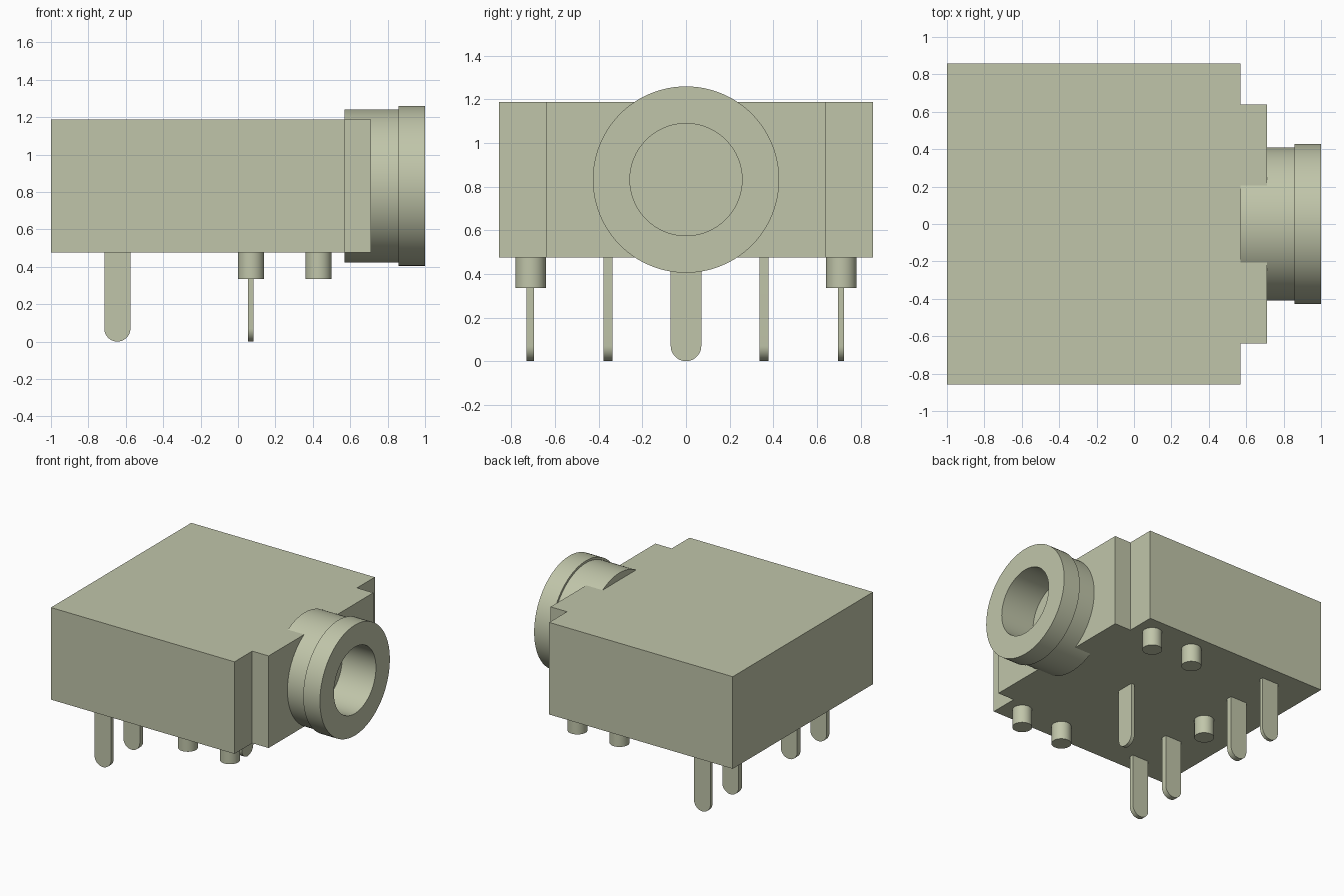
import bpy, bmesh
from math import sin, cos, pi, radians
from mathutils import Matrix, Vector

cube = bpy.data.objects.get("Cube")
if cube:
    bpy.data.objects.remove(cube, do_unlink=True)

COLOUR = (0.53, 0.56, 0.40, 1)
mat = bpy.data.materials.new("sage_plastic")
mat.use_nodes = True
mat.diffuse_color = COLOUR
mat.node_tree.nodes["Principled BSDF"].inputs["Base Color"].default_value = COLOUR

BASE, TOP, AXIS_Z = 0.475, 1.187, 0.832


def finish(name, bm, smooth=False):
    bmesh.ops.recalc_face_normals(bm, faces=bm.faces)
    mesh = bpy.data.meshes.new(name)
    bm.to_mesh(mesh)
    bm.free()
    mesh.materials.append(mat)
    obj = bpy.data.objects.new(name, mesh)
    bpy.context.collection.objects.link(obj)
    if smooth:
        bpy.ops.object.select_all(action="DESELECT")
        obj.select_set(True)
        bpy.context.view_layer.objects.active = obj
        bpy.ops.object.shade_smooth_by_angle(angle=radians(30))
    return obj


def extrude(name, points, offset, smooth=False, matrix=Matrix()):
    """Extrude a closed outline into a solid."""
    bm = bmesh.new()
    face = bm.faces.new([bm.verts.new(p) for p in points])
    result = bmesh.ops.extrude_face_region(bm, geom=[face], use_keep_orig=True)
    verts = [v for v in result["geom"] if isinstance(v, bmesh.types.BMVert)]
    bmesh.ops.translate(bm, verts=verts, vec=Vector(offset))
    bmesh.ops.transform(bm, matrix=matrix, verts=bm.verts)
    return finish(name, bm, smooth)


# Housing with a stepped front nose
half = [(-1, 0.857), (0.57, 0.857), (0.57, 0.64), (0.71, 0.64)]
outline = half + [(x, -y) for x, y in reversed(half)]
extrude("housing", [(x, y, BASE) for x, y in outline], (0, 0, TOP - BASE))

# Barrel with raised lip and blind bore, spun about the x axis
profile = [(0.57, 0), (0.57, 0.41), (0.857, 0.41), (0.857, 0.427),
           (1, 0.427), (1, 0.257), (0.712, 0.257), (0.712, 0)]
bm = bmesh.new()
verts = [bm.verts.new((x, 0, AXIS_Z + r)) for x, r in profile]
edges = [bm.edges.new(pair) for pair in zip(verts, verts[1:])]
bmesh.ops.spin(bm, geom=verts + edges, cent=(0, 0, AXIS_Z), axis=(1, 0, 0),
               angle=2 * pi, steps=96, use_merge=True)
bmesh.ops.remove_doubles(bm, verts=bm.verts, dist=0.0001)
finish("barrel", bm, True)

# Locating pegs under the housing
PEG_R, PEG_H = 0.07, 0.14
for i, (x, y) in enumerate([(0.43, 0.712), (0.43, -0.712), (0.07, 0.712),
                            (0.07, -0.712), (-0.645, 0)]):
    bm = bmesh.new()
    bmesh.ops.create_cone(bm, cap_ends=True, segments=48, radius1=PEG_R, radius2=PEG_R,
                          depth=PEG_H, matrix=Matrix.Translation((x, y, BASE - PEG_H / 2)))
    finish(f"locating_peg_{i + 1}", bm, True)


# Flat contact pins with rounded tips
def pin(name, x, y, thickness, turn=0):
    r, steps = 0.07, 24
    arc = [(r * cos(pi + pi * i / steps), -thickness / 2, r + r * sin(pi + pi * i / steps))
           for i in range(steps + 1)]
    points = arc + [(r, -thickness / 2, BASE), (-r, -thickness / 2, BASE)]
    place = Matrix.Translation((x, y, 0)) @ Matrix.Rotation(turn, 4, "Z")
    extrude(name, points, (0, thickness, 0), True, place)


for name, y, thickness in [("right_outer", -0.714, 0.034), ("right_inner", -0.358, 0.042),
                           ("left_inner", 0.357, 0.042), ("left_outer", 0.71, 0.026)]:
    pin(name + "_pin", -0.645, y, thickness)
pin("centre_pin", 0.068, 0, 0.028, pi / 2)
